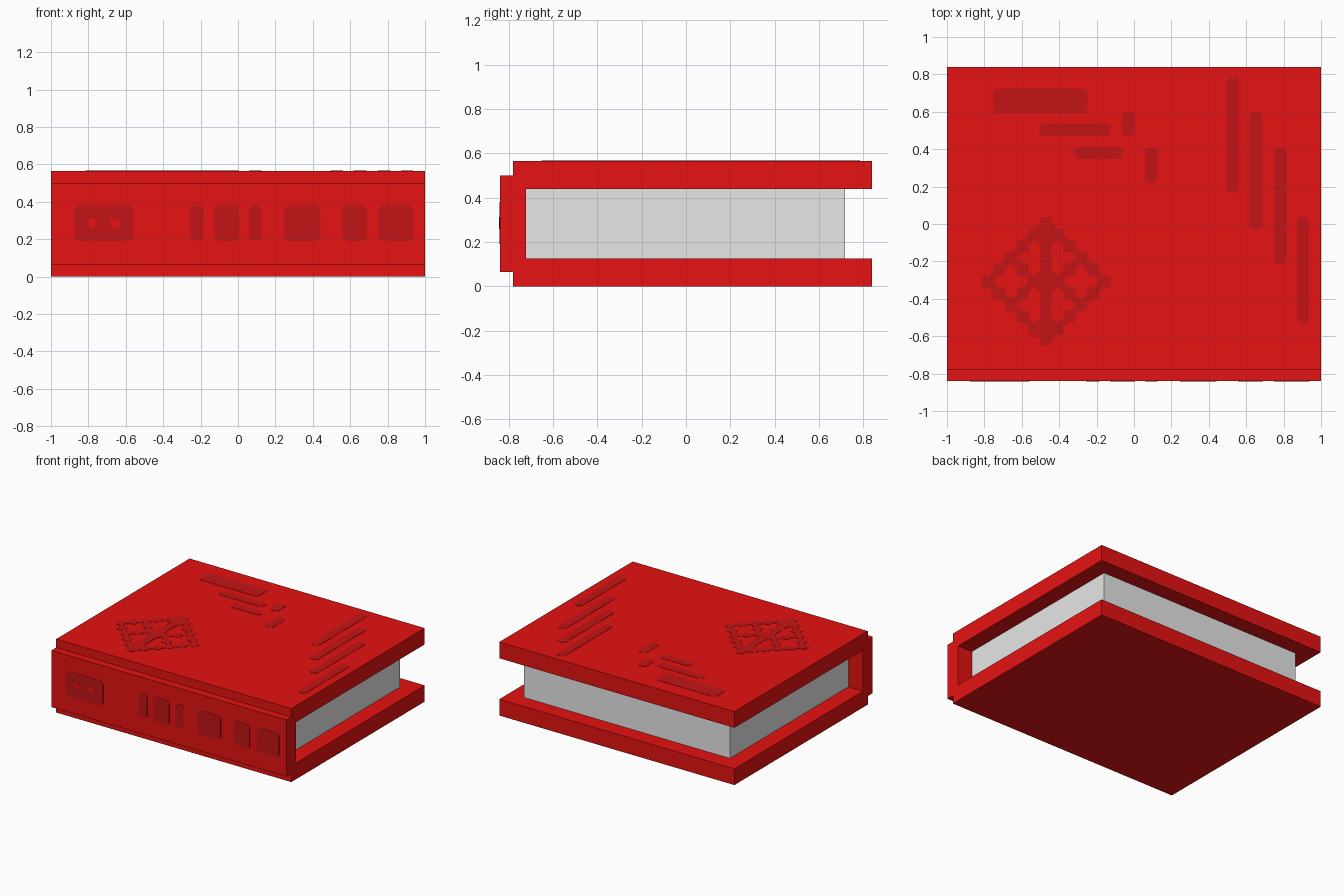
import bpy, bmesh, math
from mathutils import Matrix, Vector

cube = bpy.data.objects.get("Cube")
if cube:
    bpy.data.objects.remove(cube, do_unlink=True)


def material(name, rgb):
    m = bpy.data.materials.new(name)
    m.use_nodes = True
    m.diffuse_color = (*rgb, 1)
    m.node_tree.nodes["Principled BSDF"].inputs["Base Color"].default_value = (*rgb, 1)
    return m


RED = material("cover red", (0.8, 0.006, 0.006))
DARK = material("dark red", (0.55, 0.007, 0.008))
PAPER = material("paper grey", (0.8, 0.8, 0.8))


def finish(bm, name, mat, matrix=Matrix()):
    bmesh.ops.recalc_face_normals(bm, faces=bm.faces)
    bm.transform(matrix)
    mesh = bpy.data.meshes.new(name)
    bm.to_mesh(mesh)
    bm.free()
    mesh.materials.append(mat)
    obj = bpy.data.objects.new(name, mesh)
    bpy.context.collection.objects.link(obj)
    return obj


def prism(bm, points, offset):
    """Extrude a closed outline of 3D points along the offset."""
    face = bm.faces.new([bm.verts.new(p) for p in points])
    new = bmesh.ops.extrude_face_region(bm, geom=[face])["geom"]
    bmesh.ops.translate(bm, vec=offset,
                        verts=[g for g in new if isinstance(g, bmesh.types.BMVert)])


def plate(bm, u0, u1, v0, v1, r, height=0.002, steps=4):
    """Thin plate with rounded corners, lying on the local XY plane."""
    corners = [(u1 - r, v1 - r), (u0 + r, v1 - r), (u0 + r, v0 + r), (u1 - r, v0 + r)]
    pts = []
    for k, (cx, cy) in enumerate(corners):
        for s in range(steps):
            a = math.pi / 2 * (k + (s + 0.5) / steps)
            pts.append((cx + r * math.cos(a), cy + r * math.sin(a), 0))
    prism(bm, pts, Vector((0, 0, height)))


# Binding: covers and spine as one C-shaped profile (y, z)
profile = [(-.84, .065), (-.78, .065), (-.78, 0), (.84, 0), (.84, .125), (-.722, .125),
           (-.722, .44), (.84, .44), (.84, .565), (-.78, .565), (-.78, .5), (-.84, .5)]
bm = bmesh.new()
prism(bm, [(-1, y, z) for y, z in profile], Vector((2, 0, 0)))
finish(bm, "binding", RED)

# Page block
bm = bmesh.new()
prism(bm, [(-.875, y, z) for y, z in [(-.722, .125), (.717, .125), (.717, .44), (-.722, .44)]],
      Vector((1.75, 0, 0)))
finish(bm, "page_block", PAPER)

TOP = Matrix.Translation((0, 0, .565))
FRONT = Matrix.Translation((0, -.84, 0)) @ Matrix.Rotation(math.pi / 2, 4, "X")

# Decorative bars on the top cover
bm = bmesh.new()
plate(bm, -.755, -.247, .592, .725, .03)
for bar in [(-.505, -.125, .47, .538), (-.318, -.06, .347, .412), (-.067, .002, .47, .60),
            (.058, .127, .225, .41), (.495, .562, .165, .785), (.618, .688, -.03, .597),
            (.747, .815, -.215, .407), (.87, .937, -.53, .038)]:
    plate(bm, *bar, .028)
finish(bm, "cover_bars", DARK, TOP)

# Diamond lattice ornament on the top cover, made of rounded cells
STEP, CX, CY = .0625, -.47, -.307
cells = {(i, j) for i in range(-5, 6) for j in range(-5, 6)
         if abs(i) + abs(j) == 5 or i == 0 or (abs(i) - abs(j) == 1 and abs(i) <= 3)}
bm = bmesh.new()
for i, j in cells:
    x, y = CX + i * STEP, CY + j * STEP
    plate(bm, x - .034, x + .034, y - .034, y + .034, .018, steps=2)
    for d in (-1, 1):  # necks between diagonal neighbours
        if (i + d, j + 1) in cells:
            nx, ny = x + d * STEP / 2, y + STEP / 2
            plate(bm, nx - .02, nx + .02, ny - .02, ny + .02, .012, steps=2)
finish(bm, "cover_ornament", DARK, TOP)

# Decorative blocks along the spine
bm = bmesh.new()
for u0, u1 in [(-.878, -.557), (-.257, -.183), (-.13, .005), (.058, .127),
               (.245, .443), (.555, .69), (.747, .94)]:
    plate(bm, u0, u1, .19, .38, .03)
finish(bm, "spine_blocks", DARK, FRONT)

# Two round dots on the first spine block
bm = bmesh.new()
for u in (-.78, -.658):
    plate(bm, u - .028, u + .028, .257, .313, .0279, height=.003)
finish(bm, "spine_dots", RED, FRONT)
